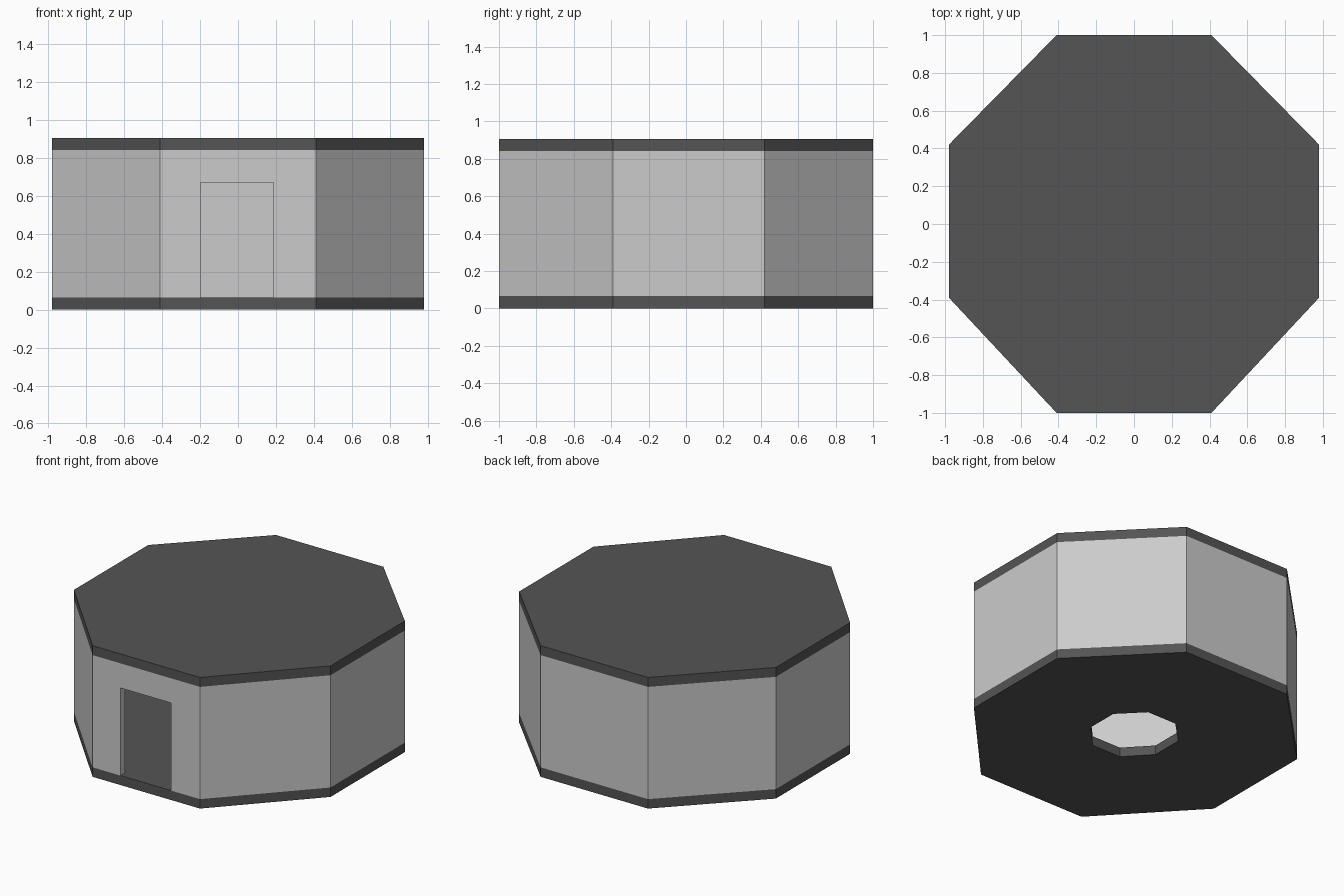
import bpy, bmesh

if "Cube" in bpy.data.objects:
    bpy.data.objects.remove(bpy.data.objects["Cube"])

# Octagonal footprint, counter-clockwise
OUTLINE = [(-0.41, -1), (0.41, -1), (0.98, -0.39), (0.98, 0.42),
           (0.41, 1), (-0.41, 1), (-0.98, 0.42), (-0.98, -0.39)]

dark = bpy.data.materials.new("dark_grey")
dark.diffuse_color = (0.09, 0.09, 0.09, 1)
dark.use_nodes = True
dark.node_tree.nodes["Principled BSDF"].inputs["Base Color"].default_value = dark.diffuse_color


def prism(name, z0, z1, hole=0.0, mat=None):
    """Octagonal prism; hole > 0 cuts a scaled copy of the outline through it."""
    bm = bmesh.new()

    def loop(s, z):
        return [bm.verts.new((x * s, y * s, z)) for x, y in OUTLINE]

    loops = [loop(1, z0), loop(1, z1)]
    if hole:
        loops += [loop(hole, z1), loop(hole, z0)]
        pairs = list(zip(loops, loops[1:] + loops[:1]))
    else:
        bm.faces.new(loops[0][::-1])
        bm.faces.new(loops[1])
        pairs = [(loops[0], loops[1])]
    n = len(OUTLINE)
    for a, b in pairs:
        for i in range(n):
            j = (i + 1) % n
            bm.faces.new((a[i], a[j], b[j], b[i]))
    bmesh.ops.recalc_face_normals(bm, faces=bm.faces)
    me = bpy.data.meshes.new(name)
    bm.to_mesh(me)
    bm.free()
    ob = bpy.data.objects.new(name, me)
    bpy.context.collection.objects.link(ob)
    if mat:
        me.materials.append(mat)
    return ob


# Floor slab with central opening, hollow walls, solid roof slab
prism("floor_slab", 0, 0.065, hole=0.27, mat=dark)
walls = prism("walls", 0.065, 0.84, hole=0.95)
prism("roof_slab", 0.84, 0.905, mat=dark)

# Doorway cut through the front wall
bpy.ops.mesh.primitive_cube_add(size=1, location=(-0.005, -1, 0.335))
cutter = bpy.context.object
cutter.name = "doorway_cutter"
cutter.scale = (0.385, 0.4, 0.67)
cutter.hide_render = True
bpy.context.view_layer.update()
mod = walls.modifiers.new("doorway", 'BOOLEAN')
mod.operation = 'DIFFERENCE'
mod.solver = 'EXACT'
mod.object = cutter
bpy.context.view_layer.objects.active = walls
bpy.ops.object.modifier_apply(modifier=mod.name)
bpy.data.objects.remove(cutter)
